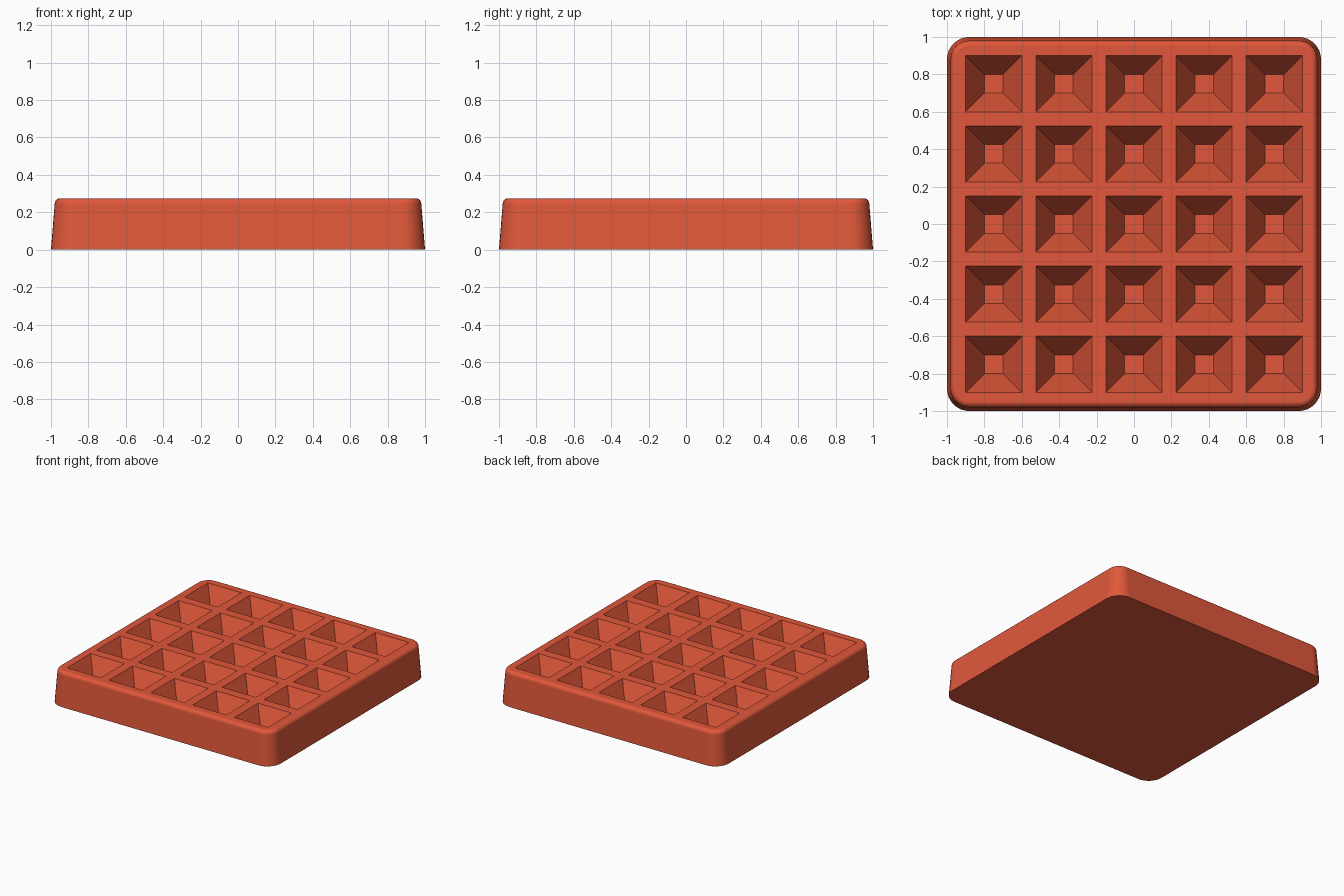
import bpy, bmesh
from math import sin, cos, pi, radians

HEIGHT, DRAFT, FILLET, CORNER = 0.275, 0.02, 0.03, 0.12
PITCH, RIM, FLOOR, DEPTH = 0.375, 0.15, 0.05, 0.2

old = bpy.data.objects.get("Cube")
if old:
    bpy.data.objects.remove(old, do_unlink=True)

clay = bpy.data.materials.new("terracotta_red")
clay.use_nodes = True
clay.diffuse_color = (0.75, 0.097, 0.043, 1)
clay.node_tree.nodes["Principled BSDF"].inputs["Base Color"].default_value = clay.diffuse_color


def rounded_ring(bm, inset, z, steps=8):
    """Rounded square outline, pulled in by inset."""
    radius, centre = CORNER - inset, 1 - CORNER
    ring = []
    for corner in range(4):
        sx = 1 if corner in (0, 3) else -1
        sy = 1 if corner < 2 else -1
        for i in range(steps + 1):
            a = (corner + i / steps) * pi / 2
            ring.append(bm.verts.new((sx * centre + radius * cos(a),
                                      sy * centre + radius * sin(a), z)))
    return ring


def square_ring(bm, x, y, half, z):
    return [bm.verts.new((x + sx * half, y + sy * half, z))
            for sx, sy in ((1, 1), (-1, 1), (-1, -1), (1, -1))]


def loft(bm, rings):
    """Skin the rings from bottom to top and cap both ends."""
    for low, high in zip(rings, rings[1:]):
        n = len(low)
        for i in range(n):
            j = (i + 1) % n
            bm.faces.new((low[i], low[j], high[j], high[i]))
    bm.faces.new(list(reversed(rings[0])))
    bm.faces.new(rings[-1])


def make_object(name, bm):
    mesh = bpy.data.meshes.new(name)
    bmesh.ops.recalc_face_normals(bm, faces=bm.faces)
    bm.to_mesh(mesh)
    bm.free()
    mesh.materials.append(clay)
    obj = bpy.data.objects.new(name, mesh)
    bpy.context.collection.objects.link(obj)
    return obj


# Block with drafted sides and a rounded top edge
bm = bmesh.new()
profile = [(0, 0)]
for i in range(6):
    a = i / 5 * pi / 2
    profile.append((DRAFT + FILLET * (1 - cos(a)), HEIGHT - FILLET * (1 - sin(a))))
loft(bm, [rounded_ring(bm, inset, z) for inset, z in profile])
tray = make_object("pitted_tray", bm)

# Grid of tapered pits, carried past the top surface for a clean cut
bm = bmesh.new()
above = 0.05
flare = RIM + (RIM - FLOOR) * above / DEPTH
for ix in range(-2, 3):
    for iy in range(-2, 3):
        x, y = ix * PITCH, iy * PITCH
        loft(bm, [square_ring(bm, x, y, FLOOR, HEIGHT - DEPTH),
                  square_ring(bm, x, y, flare, HEIGHT + above)])
cutter = make_object("pit_cutter", bm)
cutter.hide_render = True

# Cut the pits, then drop the cutter
cut = tray.modifiers.new("pits", 'BOOLEAN')
cut.operation = 'DIFFERENCE'
cut.solver = 'EXACT'
cut.object = cutter
bpy.ops.object.select_all(action='DESELECT')
tray.select_set(True)
bpy.context.view_layer.objects.active = tray
bpy.ops.object.modifier_apply(modifier=cut.name)
bpy.data.objects.remove(cutter, do_unlink=True)

# Smooth rounded edges, crisp pits
bpy.ops.object.shade_smooth_by_angle(angle=radians(30))
weighted = tray.modifiers.new("flat_faces", 'WEIGHTED_NORMAL')
weighted.keep_sharp = True
